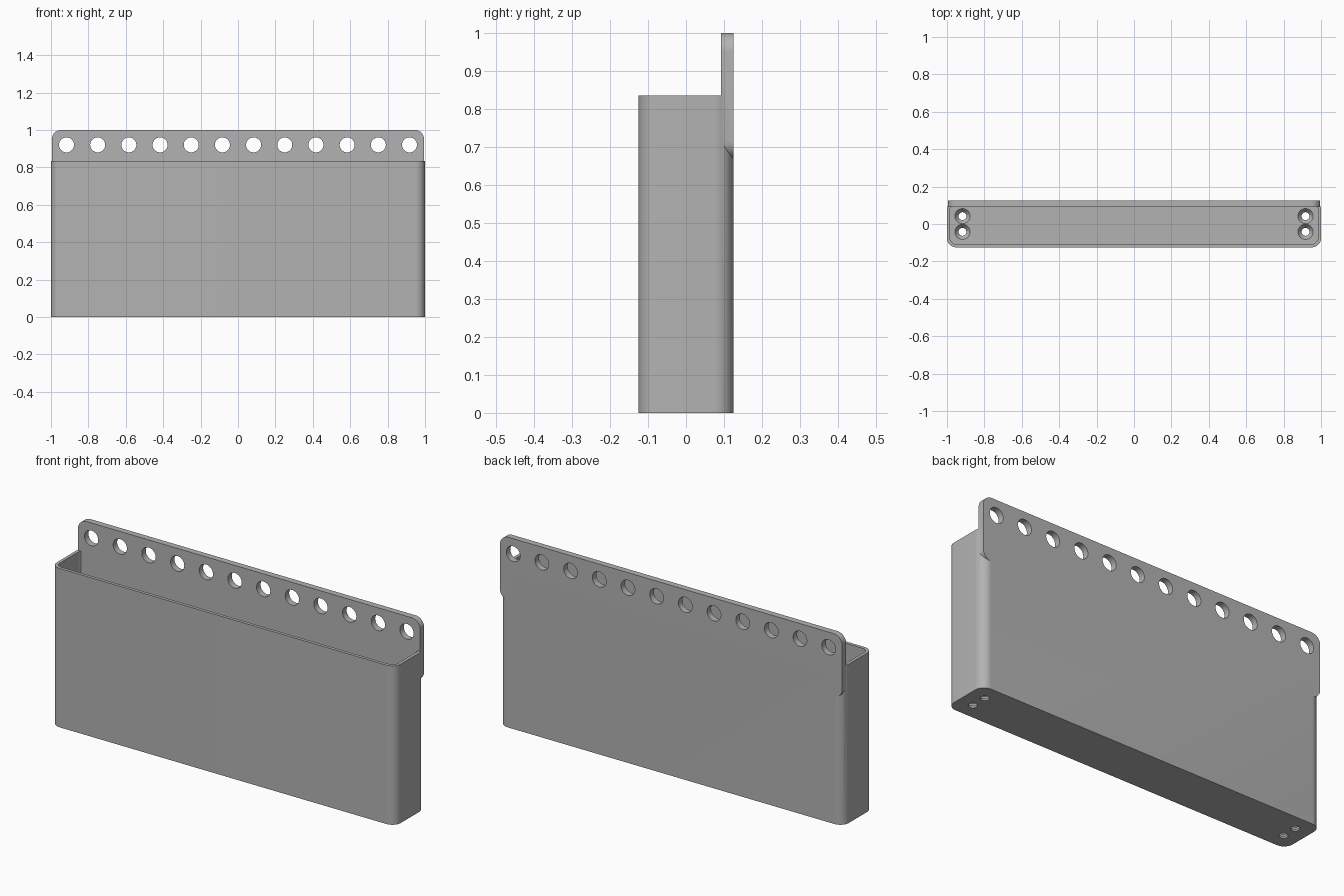
import bpy, bmesh
from math import cos, sin, pi, radians
from mathutils import Matrix

if "Cube" in bpy.data.objects:
    bpy.data.objects.remove(bpy.data.objects["Cube"])

DEPTH, HEIGHT, WALL, FLOOR = 0.25, 0.835, 0.0167, 0.033
PLATE_T, PLATE_LOW, PLATE_TOP = 0.033, 0.667, 1.0
HOLE_X = 0.917

grey = bpy.data.materials.new("plain grey")
grey.use_nodes = True
colour = (0.45, 0.45, 0.45, 1)
grey.diffuse_color = colour
grey.node_tree.nodes["Principled BSDF"].inputs["Base Color"].default_value = colour


def make_object(name, bm):
    bmesh.ops.recalc_face_normals(bm, faces=bm.faces)
    mesh = bpy.data.meshes.new(name)
    bm.to_mesh(mesh)
    bm.free()
    mesh.materials.append(grey)
    obj = bpy.data.objects.new(name, mesh)
    bpy.context.collection.objects.link(obj)
    return obj


def rounded_prism(name, half_w, half_h, radius, low, high, matrix=None):
    """Rounded rectangle in the xy plane, extruded from low to high."""
    bm = bmesh.new()
    ring = []
    for quarter, (sx, sy) in enumerate([(1, 1), (-1, 1), (-1, -1), (1, -1)]):
        for i in range(13):
            a = (quarter + i / 12) * pi / 2
            ring.append(bm.verts.new((sx * (half_w - radius) + radius * cos(a),
                                      sy * (half_h - radius) + radius * sin(a), low)))
    base = bm.faces.new(ring)
    top = bmesh.ops.extrude_face_region(bm, geom=[base])["geom"]
    moved = [v for v in top if isinstance(v, bmesh.types.BMVert)]
    bmesh.ops.translate(bm, verts=moved, vec=(0, 0, high - low))
    if matrix:
        bm.transform(matrix)
    return make_object(name, bm)


def add_round(bm, r_low, r_high, depth, matrix):
    bmesh.ops.create_cone(bm, cap_ends=True, segments=40, radius1=r_low,
                          radius2=r_high, depth=depth, matrix=matrix)


def combine(target, other, operation):
    mod = target.modifiers.new(operation.lower(), "BOOLEAN")
    mod.object, mod.operation, mod.solver = other, operation, "EXACT"
    bpy.context.view_layer.objects.active = target
    bpy.ops.object.modifier_apply(modifier=mod.name)
    bpy.data.objects.remove(other)


# Open bin with rounded upright corners
bin_body = rounded_prism("wall_bin", 1, DEPTH / 2, 0.05, 0, HEIGHT)
cavity = rounded_prism("cavity", 1 - WALL, DEPTH / 2 - WALL, 0.05 - WALL, FLOOR, 1.2)
combine(bin_body, cavity, "DIFFERENCE")

# Upright mounting plate along the back
stand = Matrix.Translation((0, DEPTH / 2, (PLATE_LOW + PLATE_TOP) / 2)) @ Matrix.Rotation(pi / 2, 4, "X")
plate = rounded_prism("mounting_plate", 0.995, (PLATE_TOP - PLATE_LOW) / 2, 0.05, 0, PLATE_T, stand)
combine(bin_body, plate, "UNION")

# Row of twelve mounting holes
bm = bmesh.new()
for i in range(12):
    x = HOLE_X * (2 * i / 11 - 1)
    add_round(bm, 0.04, 0.04, 0.2, Matrix.Translation((x, 0.11, 0.92)) @ Matrix.Rotation(pi / 2, 4, "X"))
combine(bin_body, make_object("mounting_holes", bm), "DIFFERENCE")

# Countersunk holes in pairs at both ends of the floor
for part in ("bore", "countersink"):
    bm = bmesh.new()
    for x in (-HOLE_X, HOLE_X):
        for y in (-0.042, 0.042):
            if part == "bore":
                add_round(bm, 0.021, 0.021, 0.1, Matrix.Translation((x, y, 0)))
            else:
                add_round(bm, 0.02, 0.041, 0.026, Matrix.Translation((x, y, FLOOR - 0.0125)))
    combine(bin_body, make_object(part, bm), "DIFFERENCE")

# Smooth curved walls, crisp edges
bpy.ops.object.select_all(action="DESELECT")
bin_body.select_set(True)
bpy.context.view_layer.objects.active = bin_body
bpy.ops.object.shade_smooth_by_angle(angle=radians(30))
